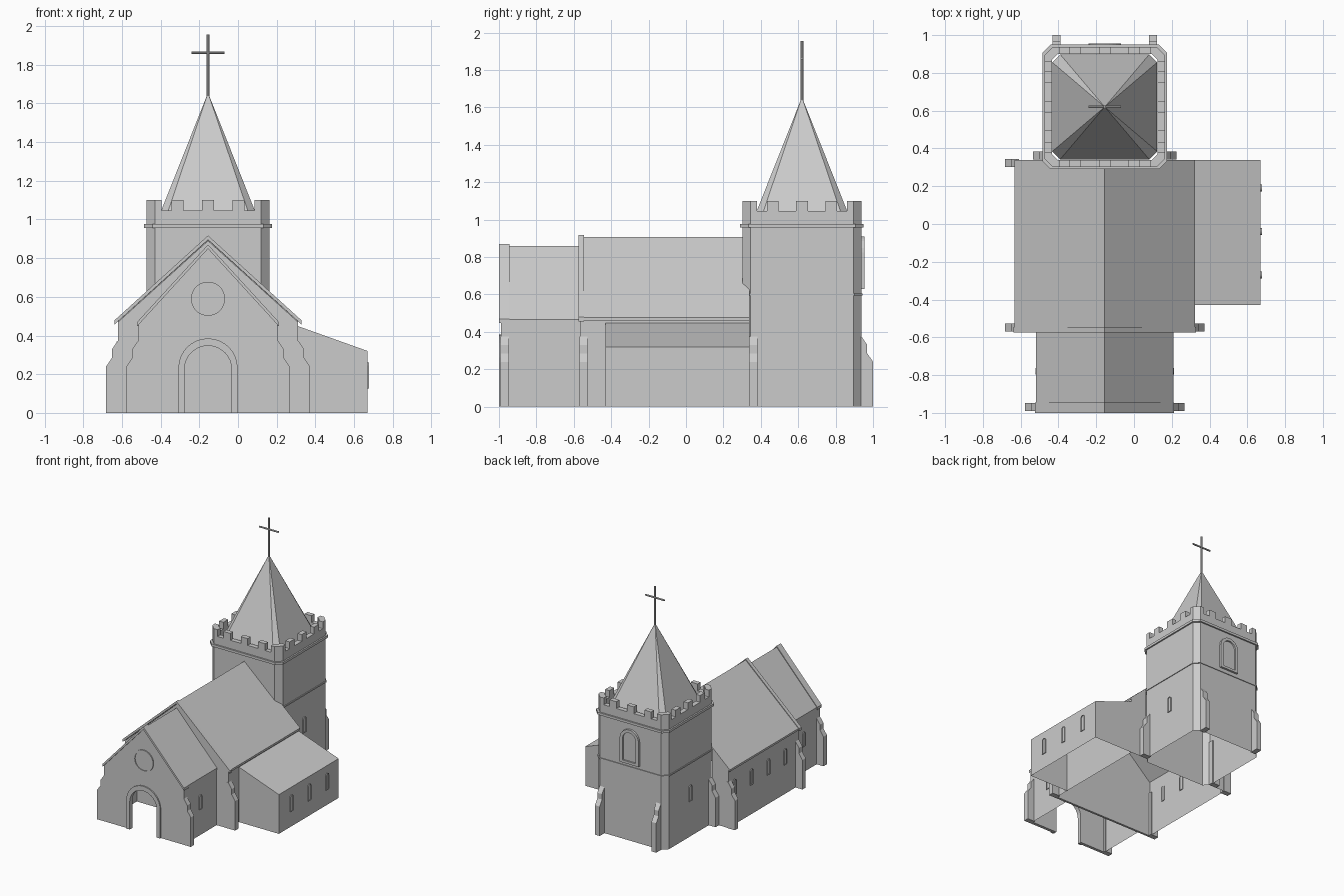
import bpy, bmesh
from math import pi, cos, sin

if "Cube" in bpy.data.objects:
    bpy.data.objects.remove(bpy.data.objects["Cube"])

CX, TY = -0.155, 0.62   # church axis, tower centre


def make(name, verts, faces):
    bm = bmesh.new()
    vs = [bm.verts.new(v) for v in verts]
    for f in faces:
        bm.faces.new([vs[i] for i in f])
    bmesh.ops.recalc_face_normals(bm, faces=bm.faces)
    me = bpy.data.meshes.new(name)
    bm.to_mesh(me)
    bm.free()
    ob = bpy.data.objects.new(name, me)
    bpy.context.collection.objects.link(ob)
    return ob


def put(axis, u, v, d):
    return {'x': (d, u, v), 'y': (u, d, v), 'z': (u, v, d)}[axis]


def prism(name, pts, axis, a, b):
    n = len(pts)
    verts = [put(axis, u, v, d) for d in (a, b) for u, v in pts]
    faces = [(i, (i + 1) % n, n + (i + 1) % n, n + i) for i in range(n)]
    return make(name, verts, faces + [tuple(range(n)), tuple(range(n, 2 * n))])


def band(name, outer, inner, axis, a, b, closed=True):
    # strip between two matching outlines, given thickness
    n = len(outer)
    verts = [put(axis, u, v, d) for d in (a, b) for pts in (outer, inner) for u, v in pts]
    faces = []
    for i in range(n if closed else n - 1):
        j = (i + 1) % n
        for p, q in ((0, 1), (2, 3), (0, 2), (1, 3)):
            faces.append((p * n + i, p * n + j, q * n + j, q * n + i))
    return make(name, verts, faces)


def box(name, x0, x1, y0, y1, z0, z1):
    return prism(name, [(x0, y0), (x1, y0), (x1, y1), (x0, y1)], 'z', z0, z1)


def arch(c, half, z0, top, n=12):
    s = top - half
    return [(c + half, z0)] + [(c + half * cos(pi * i / n), s + half * sin(pi * i / n))
                               for i in range(n + 1)] + [(c - half, z0)]


def window(name, axis, wall, out, c, half, z0, top, rim):
    outer, inner = arch(c, half, z0, top), arch(c, half - rim, z0 + rim, top - rim)
    band(name + "_frame", outer, inner, axis, wall - out * 0.006, wall + out * 0.007)
    prism(name + "_pane", inner, axis, wall - out * 0.003, wall + out * 0.002)


def buttress(name, axis, wall, out, c, w=0.043):
    prof = [(-.01, 0), (.062, 0), (.062, .24), (.031, .285), (.031, .33), (0, .375), (-.01, .375)]
    prism(name, [(wall + out * d, z) for d, z in prof], axis, c - w / 2, c + w / 2)


def chevron(name, half, eave, peak, t, y0, y1):
    prism(name, [(CX - half, eave), (CX, peak), (CX + half, eave),
                 (CX + half, eave - t), (CX, peak - t), (CX - half, eave - t)], 'y', y0, y1)


def wall_x(name, x, y0, y1, h):
    make(name, [(x, y0, 0), (x, y1, 0), (x, y1, h), (x, y0, h)], [(0, 1, 2, 3)])


# chancel: front wall with doorway, side walls, roof and raised gable coping
door = arch(CX, 0.122, 0, 0.347, 16)
prism("chancel_front_wall", [(CX - .36, 0), (CX - .36, .46), (CX, .852), (CX + .36, .46),
                             (CX + .36, 0)] + door, 'y', -.99, -.965)
band("door_arch", arch(CX, .153, 0, .385, 16), door, 'y', -1, -.97, False)
chevron("chancel_roof", .363, .466, .86, .016, -.96, -.56)
chevron("chancel_gable_coping", .368, .468, .87, .022, -1, -.945)

# round window in the front gable
ring = lambda r: [(CX + r * cos(pi * i / 16), .59 + r * sin(pi * i / 16)) for i in range(32)]
band("round_window_frame", ring(.088), ring(.078), 'y', -.998, -.98)
prism("round_window_pane", ring(.078), 'y', -.992, -.985)

# nave: gable wall, side walls, rear wall wings beside the tower, roof, coping
prism("nave_front_wall", [(CX - .465, 0), (CX - .465, .47), (CX, .89), (CX + .465, .47),
                          (CX + .465, 0)], 'y', -.568, -.55)
chevron("nave_roof", .478, .477, .908, .016, -.555, .34)
chevron("nave_gable_coping", .484, .478, .917, .022, -.575, -.545)
for side, s in (("left", -1), ("right", 1)):
    wall_x("nave_wall_" + side, CX + s * .465, -.56, .34, .477)
    wall_x("chancel_wall_" + side, CX + s * .36, -.98, -.56, .465)
    a, b = CX + s * .465, CX + s * .318
    make("nave_rear_wall_" + side, [(a, .34, 0), (b, .34, 0), (b, .34, .61), (a, .34, .475)],
         [(0, 1, 2, 3)])
    window("chancel_window_" + side, 'x', CX + s * .36, s, -.78, .017, .21, .33, .005)
    window("tower_window_" + side, 'x', CX + s * .318, s, TY, .019, .29, .42, .005)
    # stepped buttresses
    buttress("chancel_buttress_" + side, 'y', CX + s * .36, s, -.969)
    buttress("nave_buttress_" + side, 'y', CX + s * .465, s, -.547)
    buttress("tower_side_buttress_" + side, 'y', CX + s * .318, s, .362)
    buttress("tower_back_buttress_" + side, 'x', TY + .318, 1, CX + s * .255)
buttress("nave_rear_buttress", 'y', CX - .465, -1, .323)
for i in range(4):
    window(f"nave_window_{i}", 'x', CX - .465, -1, .26 - .217 * i, .018, .24, .37, .005)

# lean-to aisle, open underneath
x0, x1, y0, y1 = .30, .67, -.43, .34
make("aisle", [(x, y, z) for y in (y0, y1) for x, z in ((x0, 0), (x0, .452), (x1, .32), (x1, 0))],
     [(0, 1, 2, 3), (4, 5, 6, 7), (1, 2, 6, 5), (2, 3, 7, 6)])
for i, y in enumerate((-.27, -.04, .19)):
    window(f"aisle_window_{i}", 'x', x1, 1, y, .018, .125, .26, .005)


# tower: chamfered square rings lofted through string courses to the parapet
def octagon(h, c):
    p = [(h, h - c), (h - c, h), (c - h, h), (-h, h - c), (-h, c - h), (c - h, -h), (h - c, -h), (h, c - h)]
    return [(CX + x, TY + y) for x, y in p]


prof = [(.318, 0), (.318, .595), (.324, .595), (.324, .606), (.318, .606), (.318, .957), (.33, .957),
        (.33, .977), (.318, .977), (.318, 1.045), (.28, 1.045), (.28, .955)]
verts = [(x, y, z) for h, z in prof for x, y in octagon(h, .043 if h > .3 else .03)]
make("tower_walls", verts, [(8 * k + i, 8 * k + (i + 1) % 8, 8 * k + 8 + (i + 1) % 8, 8 * k + 8 + i)
                            for k in range(len(prof) - 1) for i in range(8)])

# battlements: corner pieces and three merlons a side
corner = [(.318, .24), (.318, .275), (.275, .318), (.24, .318), (.24, .28), (.25, .28), (.28, .25), (.28, .24)]
for sx in (-1, 1):
    for sy in (-1, 1):
        prism("corner_merlon", [(CX + sx * x, TY + sy * y) for x, y in corner], 'z', 1.04, 1.1)
for t in (-.157, 0, .157):
    for s in (-1, 1):
        a, b = sorted((s * .28, s * .318))
        box("merlon_x", CX + a, CX + b, TY + t - .031, TY + t + .031, 1.04, 1.1)
        box("merlon_y", CX + t - .031, CX + t + .031, TY + a, TY + b, 1.04, 1.1)

# spire with narrow chamfer faces, and the cross on top
base = [(x, y, .955) for x, y in octagon(.278, .042)]
make("spire", base + [(CX, TY, 1.655)], [(i, (i + 1) % 8, 8) for i in range(8)] + [tuple(range(8))])
dot = lambda cu, cv: [(cu + .007 * cos(pi * i / 4), cv + .007 * sin(pi * i / 4)) for i in range(8)]
prism("cross_upright", dot(CX, TY), 'z', 1.63, 1.955)
prism("cross_arm", dot(TY, 1.862), 'x', CX - .086, CX + .086)

# belfry window on the tower back
outer, inner = arch(CX, .085, .63, .91), arch(CX, .06, .65, .885)
band("belfry_frame", outer, inner, 'y', .935, .955)
prism("belfry_pane", inner, 'y', .936, .942)
